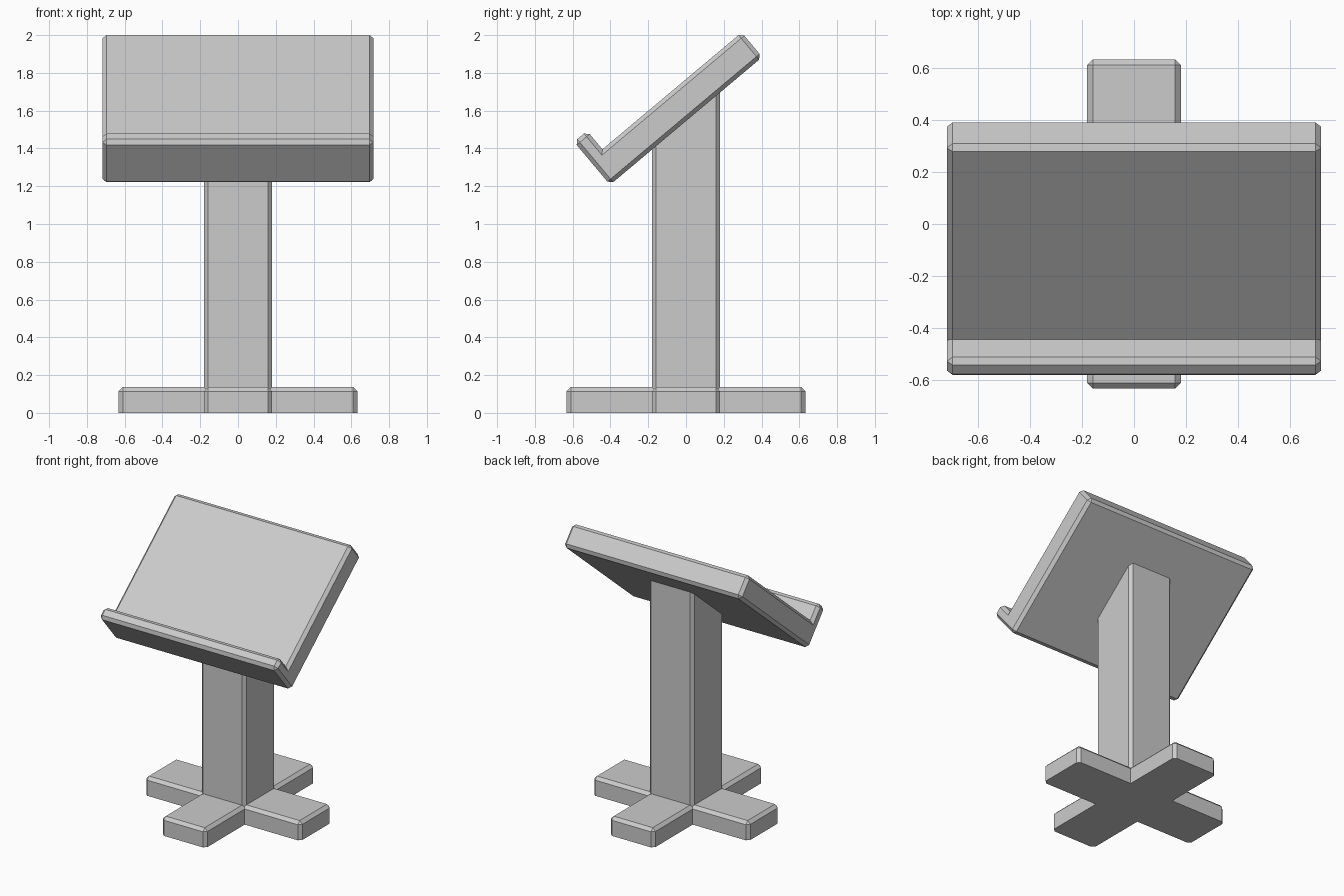
import bpy, bmesh
from math import radians
from mathutils import Matrix

if "Cube" in bpy.data.objects:
    bpy.data.objects.remove(bpy.data.objects["Cube"])

BEVEL = 0.022
TILT = radians(40)
DESK_Y, DESK_Z = -0.402, 1.2075     # lower front corner of the desk


def prism(name, profile, height, matrix, keep):
    """Extrude a 2D profile, chamfer its convex edges accepted by keep()."""
    bm = bmesh.new()
    low = [bm.verts.new((x, y, 0)) for x, y in profile]
    high = [bm.verts.new((x, y, height)) for x, y in profile]
    bm.faces.new(low[::-1])
    bm.faces.new(high)
    n = len(profile)
    for i in range(n):
        j = (i + 1) % n
        bm.faces.new((low[i], low[j], high[j], high[i]))
    bmesh.ops.recalc_face_normals(bm, faces=bm.faces)
    edges = [e for e in bm.edges if e.calc_face_angle_signed() > 0.1 and keep(e)]
    bmesh.ops.bevel(bm, geom=edges, offset=BEVEL, offset_type='OFFSET',
                    segments=1, profile=0.5, affect='EDGES')
    bm.transform(matrix)
    mesh = bpy.data.meshes.new(name)
    bm.to_mesh(mesh)
    bm.free()
    obj = bpy.data.objects.new(name, mesh)
    bpy.context.collection.objects.link(obj)
    return obj


def is_vertical(e):
    return abs(e.verts[0].co.z - e.verts[1].co.z) > 0.01


def not_on_floor(e):
    return max(v.co.z for v in e.verts) > 0.01


# Cross-shaped foot: one quarter outline turned four times
a, w = 0.632, 0.18
cross = []
quarter = [(a, -w), (a, w), (w, w)]
for _ in range(4):
    cross += quarter
    quarter = [(-y, x) for x, y in quarter]
prism("cross_foot", cross, 0.136, Matrix(), not_on_floor)

# Square post, its top sheared to meet the sloping desk
square = [(-w, -w), (w, -w), (w, w), (-w, w)]
post = prism("post", square, 1.0, Matrix.Translation((0, 0, 0.05)), is_vertical)
slope = 0.839
for v in post.data.vertices:
    if v.co.z > 0.5:
        v.co.z = DESK_Z + (v.co.y - DESK_Y) * slope + 0.03

# Tilted reading desk with a front lip, L-shaped profile extruded along x
length, thick, lip, lip_h, half = 1.052, 0.17, 0.09, 0.297, 0.718
profile = [(0, 0), (length, 0), (length, thick), (lip, thick), (lip, lip_h), (0, lip_h)]
to_world = (Matrix.Translation((-half, DESK_Y, DESK_Z))
            @ Matrix.Rotation(TILT, 4, 'X')
            @ Matrix(((0, 0, 1, 0), (1, 0, 0, 0), (0, 1, 0, 0), (0, 0, 0, 1))))
prism("reading_desk", profile, half * 2, to_world, lambda e: True)
